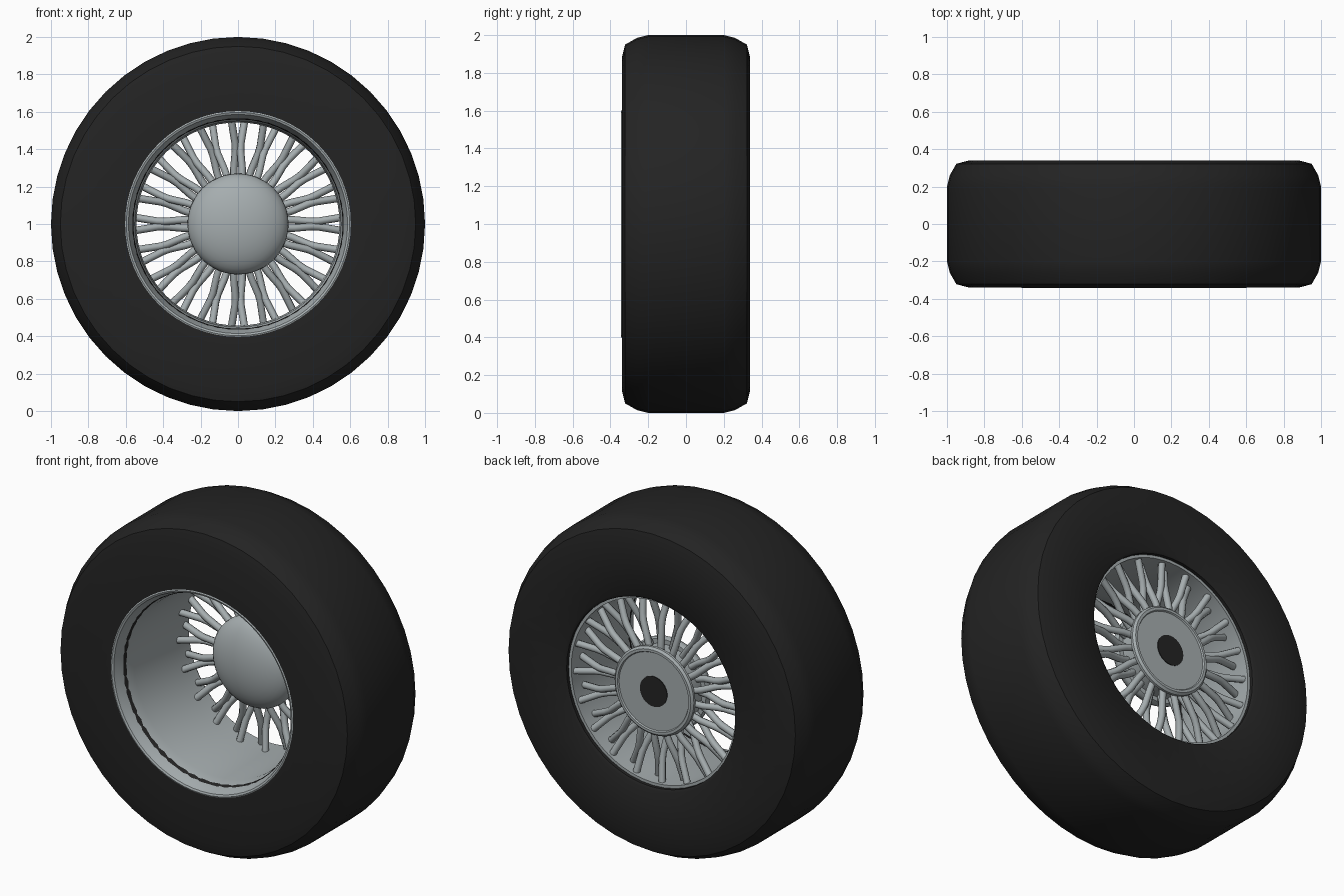
import bpy, bmesh, math
from mathutils import Matrix

cube = bpy.data.objects.get("Cube")
if cube:
    bpy.data.objects.remove(cube, do_unlink=True)


def material(name, rgb, roughness):
    m = bpy.data.materials.new(name)
    m.use_nodes = True
    m.diffuse_color = (*rgb, 1)
    shader = m.node_tree.nodes["Principled BSDF"]
    shader.inputs["Base Color"].default_value = (*rgb, 1)
    shader.inputs["Roughness"].default_value = roughness
    return m


rubber = material("black rubber", (0.017, 0.017, 0.017), 0.8)
steel = material("brushed grey steel", (0.38, 0.42, 0.43), 0.5)
AXLE_Z = 1.0


def smooth(obj, degrees):
    bpy.ops.object.select_all(action="DESELECT")
    obj.select_set(True)
    bpy.context.view_layer.objects.active = obj
    bpy.ops.object.shade_smooth_by_angle(angle=math.radians(degrees))


def lathe(name, profile, mat, segments=48, closed=True, degrees=40):
    """Spin a (radius, y) profile about the axle."""
    bm = bmesh.new()
    verts = [bm.verts.new((r, y, 0)) for r, y in profile]
    edges = [bm.edges.new(pair) for pair in zip(verts, verts[1:])]
    if closed:
        edges.append(bm.edges.new((verts[-1], verts[0])))
    bmesh.ops.spin(bm, geom=verts + edges, cent=(0, 0, 0), axis=(0, 1, 0),
                   angle=math.tau, steps=segments, use_merge=True)
    bmesh.ops.remove_doubles(bm, verts=bm.verts, dist=0.0005)
    bmesh.ops.recalc_face_normals(bm, faces=bm.faces)
    bmesh.ops.transform(bm, matrix=Matrix.Translation((0, 0, AXLE_Z)), verts=bm.verts)
    mesh = bpy.data.meshes.new(name)
    bm.to_mesh(mesh)
    bm.free()
    mesh.materials.append(mat)
    obj = bpy.data.objects.new(name, mesh)
    bpy.context.collection.objects.link(obj)
    smooth(obj, degrees)
    return obj


# Tyre: flat tread, rounded shoulders, flat side walls
shoulder = [(0.88, 0.34), (0.95, 0.322), (0.985, 0.26), (1.0, 0.2)]
front_half = [(r, -y) for r, y in reversed(shoulder)]
lathe("tyre", [(0.56, 0.33), (0.575, 0.34)] + shoulder + front_half
      + [(0.60, -0.34), (0.585, -0.31), (0.56, -0.27)], rubber)

# Rim: deep barrel with a rolled lip at the front
lathe("rim_barrel", [
    (0.612, -0.325), (0.608, -0.338), (0.597, -0.343), (0.586, -0.338),
    (0.578, -0.315), (0.562, -0.27), (0.55, -0.2), (0.543, 0.17),
    (0.543, 0.31), (0.565, 0.31), (0.565, -0.25), (0.6, -0.31)], steel, 64)

# Hub: drum with a domed cap in front and a stepped disc behind
dome = [(0.27 * math.sin(a), 0.165 - 0.12 * math.cos(a))
        for a in (math.pi / 2 * i / 10 for i in range(11))]
lathe("hub_cap", dome + [(0.262, 0.185), (0, 0.185)], steel, closed=False)
lathe("hub_drum", [(0, 0.17), (0.235, 0.17), (0.235, 0.28), (0.262, 0.285),
                   (0.262, 0.30), (0.25, 0.312), (0.235, 0.312),
                   (0.23, 0.304), (0, 0.304)], steel, closed=False, degrees=30)

# Axle bore: thin dark plate on the back of the hub
lathe("axle_bore", [(0, 0.30), (0.09, 0.30), (0.09, 0.308), (0, 0.308)],
      rubber, 32, closed=False)

# Spokes: pairs that pinch together and cross in depth halfway out
UNITS = 20
curve = bpy.data.curves.new("spokes", "CURVE")
curve.dimensions = "3D"
curve.bevel_depth = 0.02
curve.bevel_resolution = 2
curve.use_fill_caps = True
# radius, angle offset, depth of one side, depth of the other
stations = [(0.225, 5.5, 0.2, 0.27), (0.30, 4.2, 0.21, 0.265),
            (0.39, 2.0, 0.235, 0.25), (0.43, 2.0, 0.245, 0.24),
            (0.55, 3.6, 0.275, 0.21)]
for unit in range(UNITS):
    for side in (-1, 1):
        spline = curve.splines.new("POLY")
        spline.points.add(len(stations) - 1)
        for point, (r, offset, y_a, y_b) in zip(spline.points, stations):
            a = math.tau * unit / UNITS + side * math.radians(offset)
            y = y_a if side < 0 else y_b
            point.co = (r * math.cos(a), y, AXLE_Z + r * math.sin(a), 1)
curve.materials.append(steel)
spokes = bpy.data.objects.new("spokes", curve)
bpy.context.collection.objects.link(spokes)
bpy.ops.object.select_all(action="DESELECT")
spokes.select_set(True)
bpy.context.view_layer.objects.active = spokes
bpy.ops.object.convert(target="MESH")
smooth(bpy.context.view_layer.objects.active, 50)
